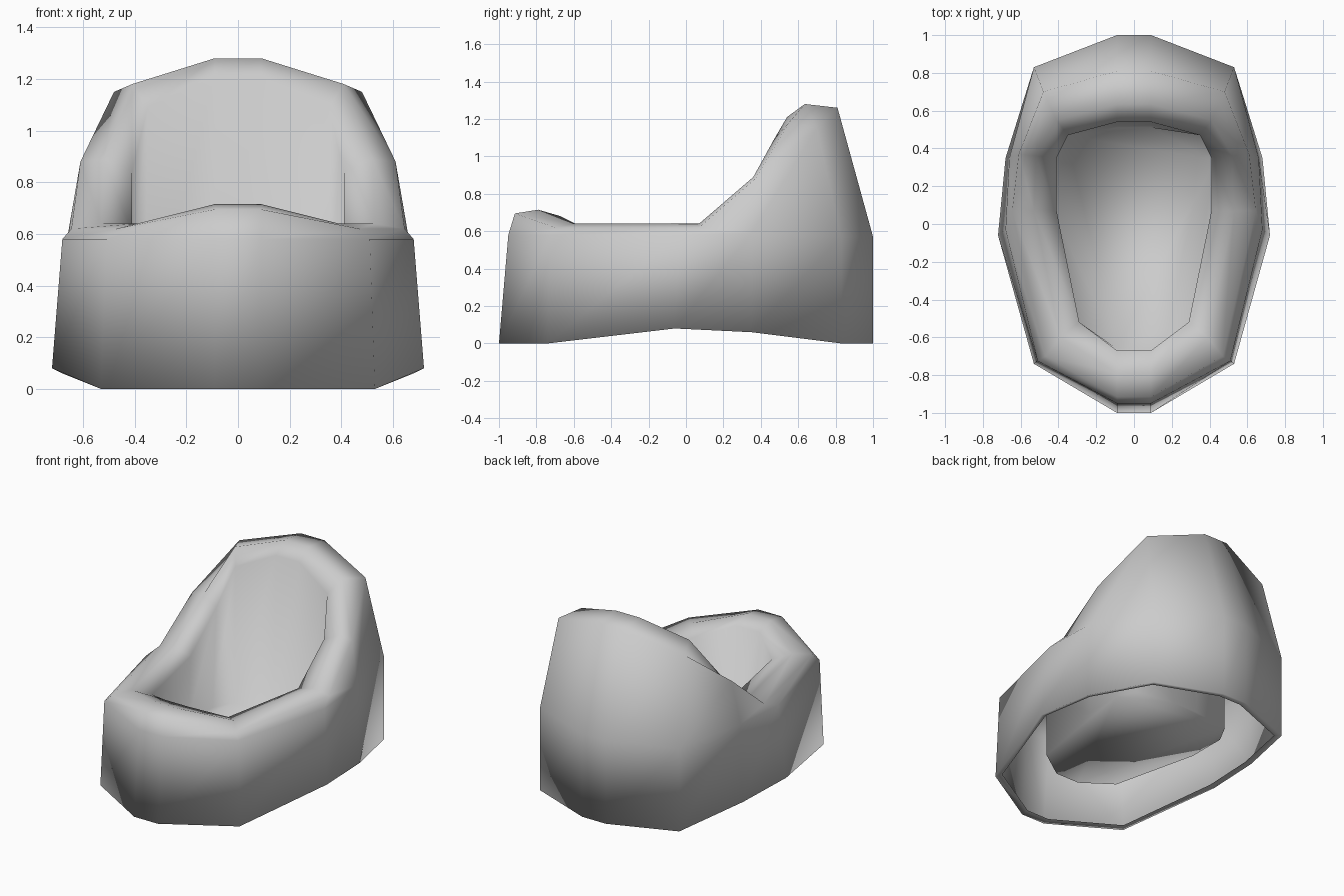
import bpy, bmesh

if "Cube" in bpy.data.objects:
    bpy.data.objects.remove(bpy.data.objects["Cube"])

# Half cross-sections (x, y, z), front to back; mirrored into 12-sided loops
bottom = [(.09, -1, 0), (.53, -.74, 0), (.72, -.06, .08), (.68, .35, .06), (.53, .83, 0), (.09, 1, 0)]
waist = [(.09, -.95, .58), (.51, -.725, .58), (.68, -.03, .58), (.66, .35, .59), (.53, .83, .57), (.09, 1, .57)]
rim_outer = [(.09, -.915, .695), (.47, -.70, .62), (.645, .07, .62), (.61, .37, .88), (.48, .70, 1.15), (.09, .81, 1.26)]
rim_crest = [(.09, -.79, .715), (.39, -.60, .64), (.53, .07, .64), (.52, .36, .89), (.41, .55, 1.18), (.09, .635, 1.28)]
rim_inner = [(.09, -.67, .68), (.29, -.52, .605), (.41, .07, .61), (.41, .35, .84), (.35, .47, 1.09), (.09, .54, 1.21)]
floor_edge = [(.09, -.66, .15), (.29, -.52, .15), (.43, .07, .15), (.43, .34, .15), (.36, .47, .15), (.09, .51, .15)]


def scaled(half, s, dz, cy=-.03):
    return [(x * s, cy + (y - cy) * s, z + dz) for x, y, z in half]


def add_loop(bm, half):
    pts = half + [(-x, y, z) for x, y, z in reversed(half)]
    return [bm.verts.new(p) for p in pts]


# Padded seat shell: hollow underneath, wrapped over the rim into the seat well
bm = bmesh.new()
halves = [scaled(bottom, .95, .01), bottom, waist, rim_outer, rim_crest, rim_inner, floor_edge]
loops = [add_loop(bm, h) for h in halves]
for a, b in zip(loops, loops[1:]):
    for i in range(len(a)):
        j = (i + 1) % len(a)
        bm.faces.new((a[i], a[j], b[j], b[i]))
bm.faces.new(loops[-1])
bm.normal_update()

mesh = bpy.data.meshes.new("seat_shell")
bm.to_mesh(mesh)
bm.free()
mesh.shade_smooth()
seat = bpy.data.objects.new("seat_shell", mesh)
bpy.context.collection.objects.link(seat)
